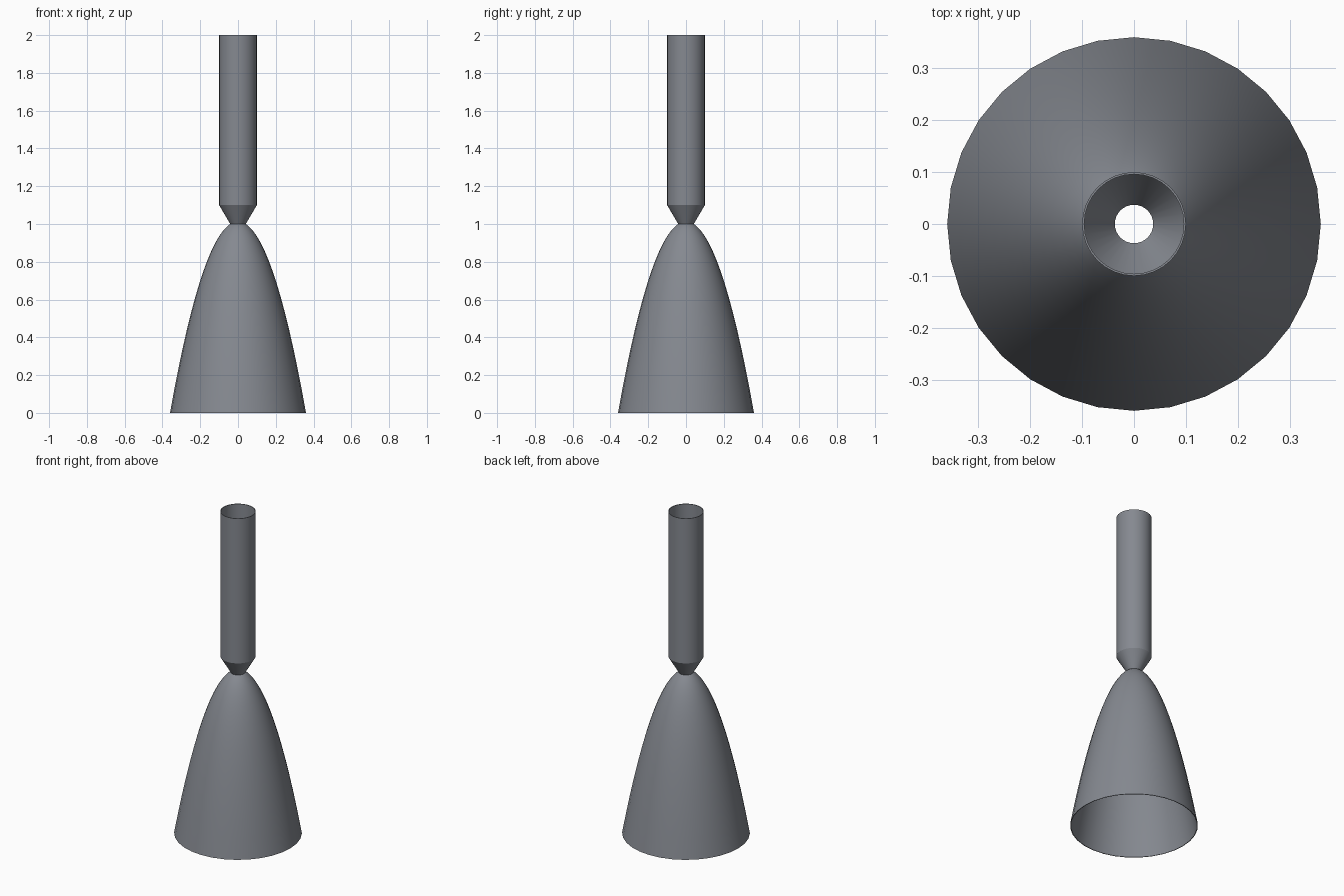
import bpy, bmesh, math

cube = bpy.data.objects.get("Cube")
if cube:
    bpy.data.objects.remove(cube, do_unlink=True)

SIDES = 32
WALL = 0.004

# Single blue-grey metal
metal = bpy.data.materials.new("grey metal")
colour = (0.235, 0.25, 0.28, 1)
metal.diffuse_color = colour
metal.use_nodes = True
metal.node_tree.nodes["Principled BSDF"].inputs["Base Color"].default_value = colour


def lathe_shell(name, outer):
    """Revolve an outer (radius, z) profile and its inner offset into a thin open-ended shell."""
    profile = outer + [(r - WALL, z) for r, z in reversed(outer)]
    bm = bmesh.new()
    rings = []
    for r, z in profile:
        angles = [2 * math.pi * i / SIDES for i in range(SIDES)]
        rings.append([bm.verts.new((r * math.cos(a), r * math.sin(a), z)) for a in angles])
    for k, ring in enumerate(rings):
        following = rings[(k + 1) % len(rings)]
        for i in range(SIDES):
            j = (i + 1) % SIDES
            bm.faces.new((ring[i], ring[j], following[j], following[i]))
    bmesh.ops.recalc_face_normals(bm, faces=bm.faces)
    mesh = bpy.data.meshes.new(name)
    bm.to_mesh(mesh)
    bm.free()
    mesh.materials.append(metal)
    obj = bpy.data.objects.new(name, mesh)
    bpy.context.collection.objects.link(obj)
    bpy.ops.object.select_all(action="DESELECT")
    obj.select_set(True)
    bpy.context.view_layer.objects.active = obj
    bpy.ops.object.shade_smooth_by_angle(angle=math.radians(30))
    return obj


# Parabolic bell, with rings closer together towards the throat
THROAT, EXIT, STEPS = 0.041, 0.36, 16
bell = []
for k in range(STEPS + 1):
    drop = (k / STEPS) ** 2
    bell.append((math.sqrt(THROAT ** 2 + (EXIT ** 2 - THROAT ** 2) * drop), 1 - drop))
lathe_shell("nozzle_bell", bell)

# Straight chamber tube with a cone narrowing to the throat
lathe_shell("combustion_chamber", [(THROAT, 1.0), (0.1, 1.1), (0.1, 2.0)])
